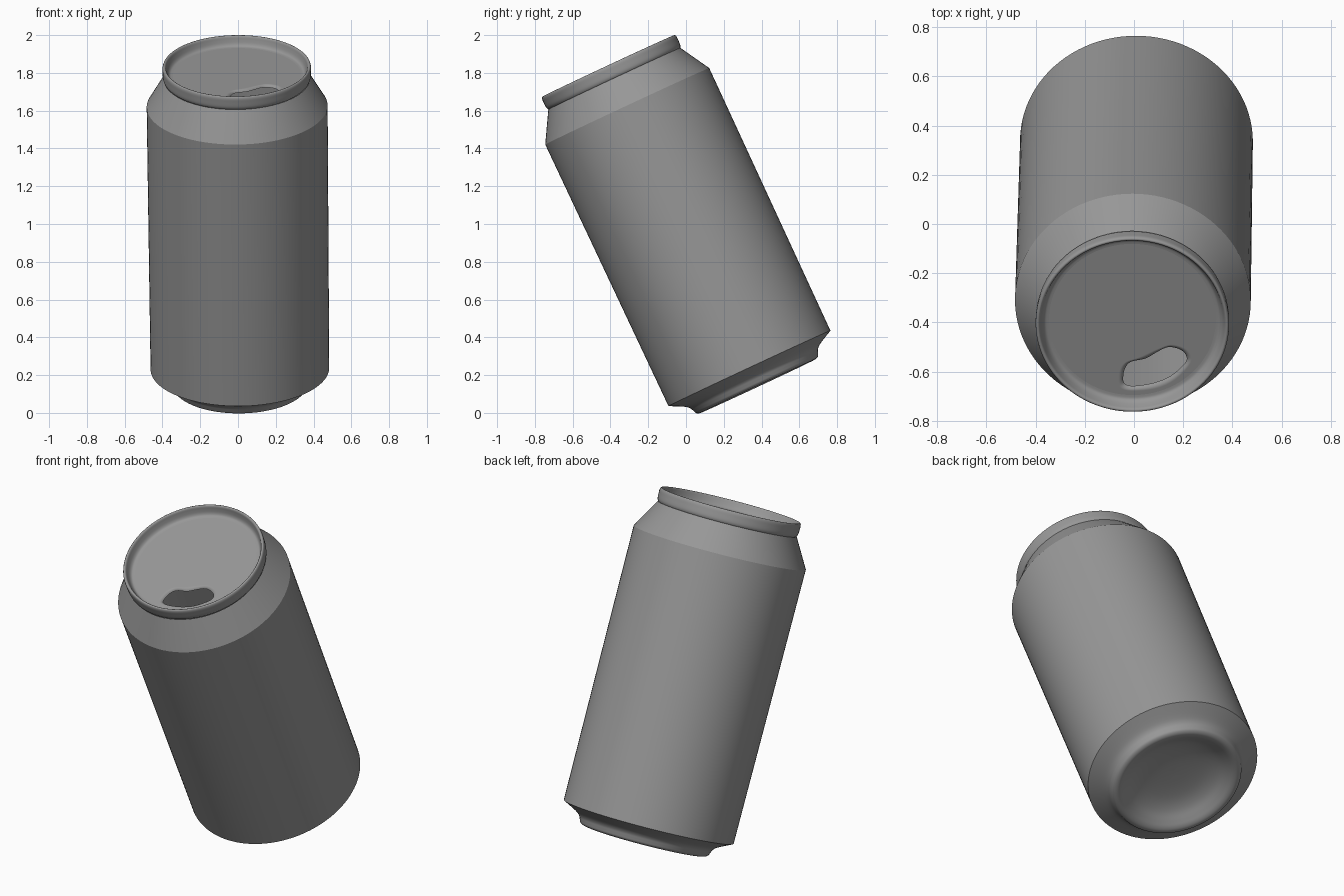
import bpy, bmesh
from math import sin, cos, tau, radians
from mathutils import Vector, Matrix

if "Cube" in bpy.data.objects:
    bpy.data.objects.remove(bpy.data.objects["Cube"])

SEG = 96
# the whole can leans toward the front
TILT = Matrix.Translation((0.010, 0.336, 0.2355)) @ \
    Matrix.Rotation(radians(-0.6), 4, 'Y') @ Matrix.Rotation(radians(25), 4, 'X')

# dark grey metal
metal = bpy.data.materials.new("dark_metal")
metal.diffuse_color = (0.31, 0.31, 0.31, 1)
metal.use_nodes = True
metal.node_tree.nodes["Principled BSDF"].inputs["Base Color"].default_value = metal.diffuse_color


def curve(points, steps=4, closed=False):
    """Smooth Catmull-Rom curve through 2D points."""
    p = [Vector(q) for q in points]
    n = len(p)
    get = (lambda i: p[i % n]) if closed else (lambda i: p[max(0, min(n - 1, i))])
    out = []
    for i in range(n if closed else n - 1):
        a, b, c, d = (get(i + k) for k in (-1, 0, 1, 2))
        for s in range(steps):
            t = s / steps
            out.append(0.5 * (2 * b + (c - a) * t + (2 * a - 5 * b + 4 * c - d) * t * t
                              + (3 * b - a - 3 * c + d) * t ** 3))
    return out if closed else out + [p[-1]]


def finish(name, bm):
    me = bpy.data.meshes.new(name)
    bm.to_mesh(me)
    bm.free()
    me.materials.append(metal)
    ob = bpy.data.objects.new(name, me)
    bpy.context.collection.objects.link(ob)
    ob.matrix_world = TILT
    return ob


def bridge(bm, rings):
    n = len(rings[0])
    for lo, hi in zip(rings, rings[1:]):
        for j in range(n):
            k = (j + 1) % n
            bm.faces.new((lo[j], lo[k], hi[k], hi[j])).smooth = True


def ring(bm, r, z):
    return [bm.verts.new((r * cos(tau * j / SEG), r * sin(tau * j / SEG), z)) for j in range(SEG)]


def lathe(name, profile):
    bm = bmesh.new()
    bridge(bm, [ring(bm, r, z) for r, z in profile])
    bmesh.ops.remove_doubles(bm, verts=bm.verts, dist=1e-5)
    return finish(name, bm)


# side wall and conical shoulder
lathe("body_wall", [(0.473, 0), (0.475, 0.5), (0.477, 1.0), (0.479, 1.531)])
lathe("shoulder", [(0.479, 1.531), (0.433, 1.611), (0.386, 1.692)])

# domed base with its standing ring
lathe("base", curve([(0, -0.028), (0.1, -0.030), (0.18, -0.038), (0.24, -0.056), (0.285, -0.083),
                     (0.312, -0.099), (0.335, -0.104), (0.355, -0.096), (0.364, -0.078),
                     (0.374, -0.058), (0.40, -0.037), (0.473, 0)]))

# rolled rim and inner wall running down to the lid
LID_Z = 1.713
lathe("rim", curve([(0.382, 1.690), (0.388, 1.697), (0.392, 1.710), (0.393, 1.735), (0.393, 1.754),
                    (0.389, 1.765), (0.382, 1.767), (0.376, 1.761), (0.371, 1.745),
                    (0.364, 1.727), (0.354, 1.716), (0.339, LID_Z)]))

# lid with a bean-shaped drinking hole
hole = curve([(-.039, -.278), (-.032, -.226), (-.006, -.195), (.052, -.181), (.097, -.153),
              (.144, -.130), (.194, -.141), (.219, -.172), (.210, -.205), (.155, -.258),
              (.088, -.289), (.014, -.303), (-.025, -.299)], 4, True)
mid = sum(hole, Vector((0, 0))) / len(hole)
bm = bmesh.new()
lip = []
for off, dz in ((0, -0.013), (0.004, -0.007), (0.011, -0.002), (0.018, 0), (0.022, 0)):
    lip.append([bm.verts.new((*(p + (p - mid).normalized() * off), LID_Z + dz)) for p in hole])
bridge(bm, lip)
outer = ring(bm, 0.339, LID_Z)
edges = [bm.edges.new((outer[j], outer[(j + 1) % SEG])) for j in range(SEG)]
edges += [bm.edges.get((lip[-1][j], lip[-1][(j + 1) % len(hole)])) for j in range(len(hole))]
bmesh.ops.triangle_fill(bm, edges=edges, use_beauty=True, normal=(0, 0, 1))
bm.normal_update()
bmesh.ops.reverse_faces(bm, faces=[f for f in bm.faces if f.normal.z < 0])
finish("lid", bm)
